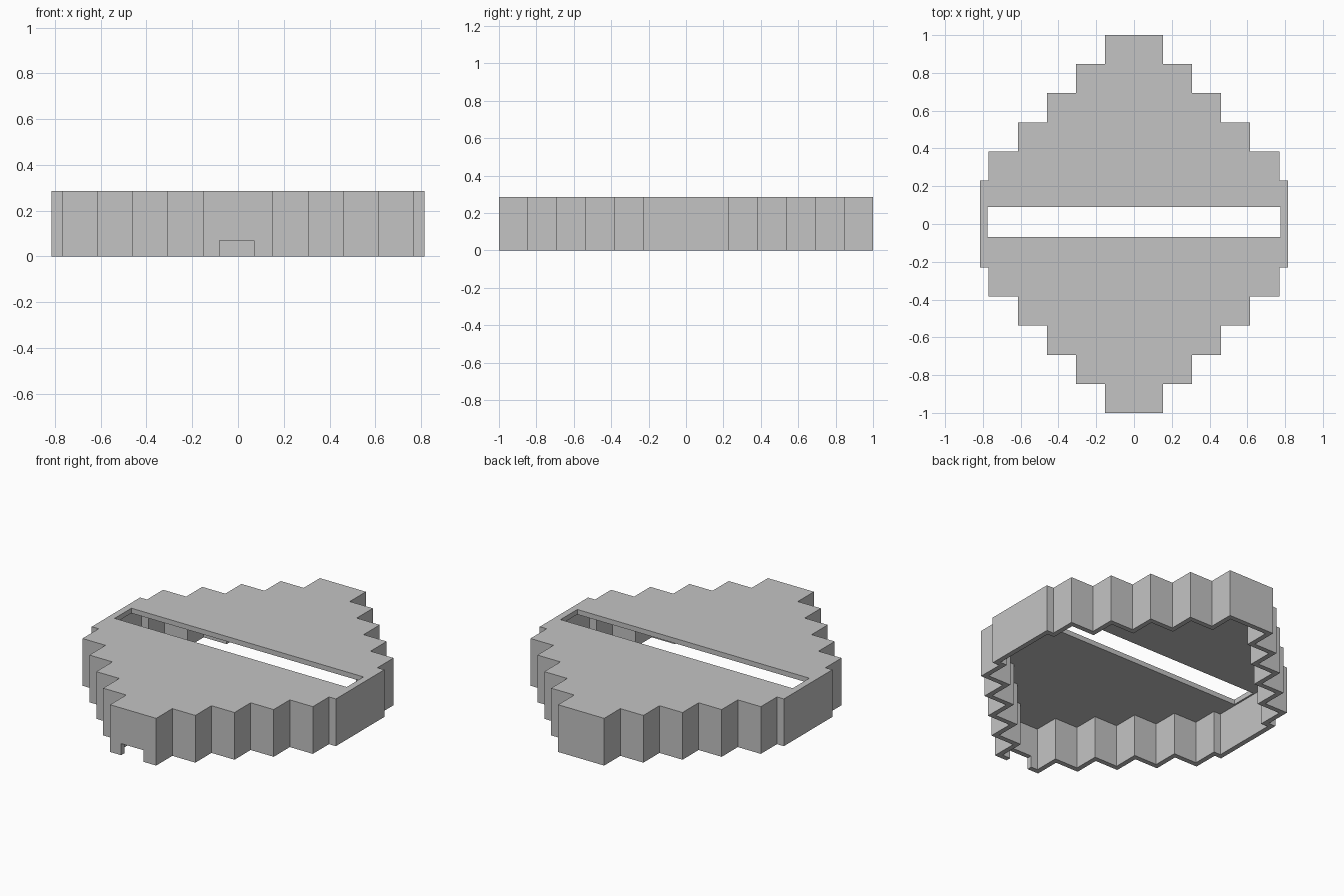
import bpy
import bmesh

default = bpy.data.objects.get("Cube")
if default:
    bpy.data.objects.remove(default, do_unlink=True)

UNIT = 2 / 13       # width of one stair step
HEIGHT = 0.285
WALL = 0.03
ROOF = 0.03

grey = bpy.data.materials.new("plain grey")
grey.use_nodes = True
colour = (0.55, 0.55, 0.55, 1)
grey.diffuse_color = colour
grey.node_tree.nodes["Principled BSDF"].inputs["Base Color"].default_value = colour


def stepped_outline(inset):
    """Stair-stepped diamond outline, moved inwards by inset."""
    half_widths = [UNIT * i for i in range(1, 6)] + [0.815]
    quarter = []
    for i, x in enumerate(half_widths):
        quarter.append((x - inset, 1 - UNIT * i - inset))
        if i < 5:
            quarter.append((x - inset, 1 - UNIT * (i + 1) - inset))
    right = quarter + [(x, -y) for x, y in reversed(quarter)]
    return right + [(-x, y) for x, y in reversed(right)]


def rectangle(x0, x1, y0, y1):
    return [(x0, y0), (x1, y0), (x1, y1), (x0, y1)]


def prism(name, outline, z0, z1):
    bm = bmesh.new()
    face = bm.faces.new([bm.verts.new((x, y, z0)) for x, y in outline])
    top = bmesh.ops.extrude_face_region(bm, geom=[face])["geom"]
    for v in top:
        if isinstance(v, bmesh.types.BMVert):
            v.co.z = z1
    bmesh.ops.recalc_face_normals(bm, faces=bm.faces)
    mesh = bpy.data.meshes.new(name)
    bm.to_mesh(mesh)
    bm.free()
    mesh.materials.append(grey)
    obj = bpy.data.objects.new(name, mesh)
    bpy.context.collection.objects.link(obj)
    return obj


# Stepped body, open underneath
shell = prism("stepped_shell", stepped_outline(0), 0, HEIGHT)

# Hollow inside, long slot in the roof, small notch in the front wall
cutters = [
    prism("cavity_cutter", stepped_outline(WALL), -0.1, HEIGHT - ROOF),
    prism("slot_cutter", rectangle(-0.775, 0.775, -0.07, 0.09), 0.2, 0.4),
    prism("notch_cutter", rectangle(-0.08, 0.07, -1.1, -0.9), -0.2, 0.07),
]
bpy.context.view_layer.objects.active = shell
for cutter in cutters:
    cutter.hide_render = True
    cut = shell.modifiers.new(cutter.name, "BOOLEAN")
    cut.operation = "DIFFERENCE"
    cut.solver = "EXACT"
    cut.object = cutter
    bpy.ops.object.modifier_apply(modifier=cut.name)
    bpy.data.objects.remove(cutter, do_unlink=True)
